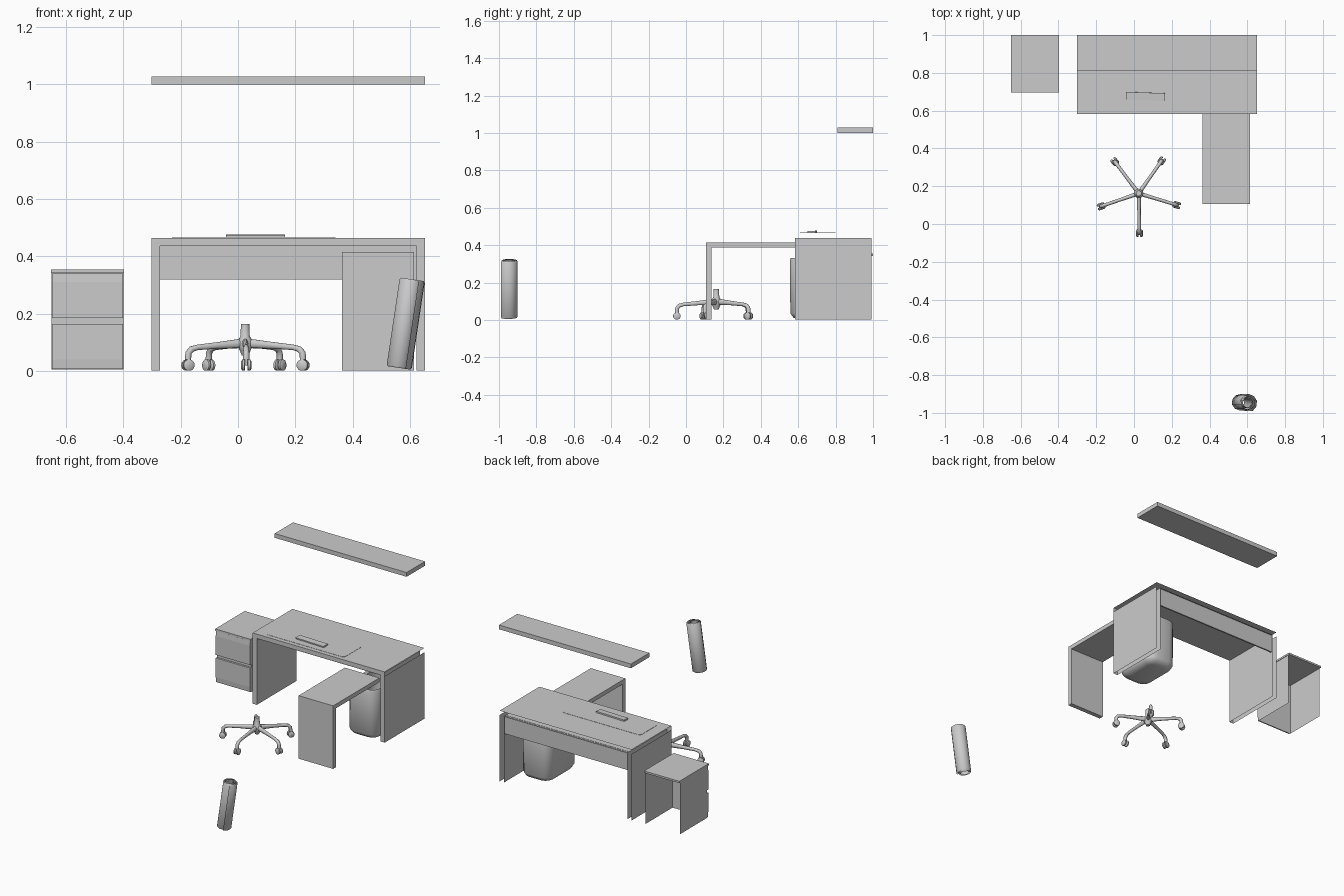
import bpy, bmesh
from math import sin, cos, pi, radians
from mathutils import Vector, Matrix

if "Cube" in bpy.data.objects:
    bpy.data.objects.remove(bpy.data.objects["Cube"])


def finish(name, bm, smooth=False):
    me = bpy.data.meshes.new(name)
    bm.to_mesh(me)
    bm.free()
    ob = bpy.data.objects.new(name, me)
    bpy.context.collection.objects.link(ob)
    if smooth:
        bpy.ops.object.select_all(action='DESELECT')
        ob.select_set(True)
        bpy.context.view_layer.objects.active = ob
        bpy.ops.object.shade_smooth_by_angle(angle=radians(50))
    return ob


def box(name, x, y, z, drop=""):
    """Box from ranges; drop removes faces: l r (x), f k (y), b t (z)."""
    bm = bmesh.new()
    bmesh.ops.create_cube(bm, size=1)
    bm.normal_update()
    dirs = {"l": (-1, 0, 0), "r": (1, 0, 0), "f": (0, -1, 0),
            "k": (0, 1, 0), "b": (0, 0, -1), "t": (0, 0, 1)}
    gone = [f for f in bm.faces if any(f.normal.dot(Vector(dirs[d])) > 0.9 for d in drop)]
    bmesh.ops.delete(bm, geom=gone, context='FACES')
    for v in bm.verts:
        v.co = [r[0] + (c + 0.5) * (r[1] - r[0]) for c, r in zip(v.co, (x, y, z))]
    return finish(name, bm)


def loft(name, rings, cap_start=False, cap_end=False, smooth=True, closed=True):
    bm = bmesh.new()
    rows = [[bm.verts.new(p) for p in ring] for ring in rings]
    n = len(rows[0])
    for a, b in zip(rows, rows[1:]):
        for i in range(n if closed else n - 1):
            j = (i + 1) % n
            bm.faces.new((a[i], a[j], b[j], b[i]))
    if cap_start:
        bm.faces.new(rows[0][::-1])
    if cap_end:
        bm.faces.new(rows[-1])
    return finish(name, bm, smooth)


def circle(c, r, z, n=12):
    return [(c[0] + r * cos(2 * pi * i / n), c[1] + r * sin(2 * pi * i / n), z) for i in range(n)]


def rounded_rect(x, y, r, z, n=3):
    pts = []
    for k, (cx, cy) in enumerate(((x[1] - r, y[1] - r), (x[0] + r, y[1] - r),
                                  (x[0] + r, y[0] + r), (x[1] - r, y[0] + r))):
        for i in range(n + 1):
            a = pi / 2 * (k + i / n)
            pts.append((cx + r * cos(a), cy + r * sin(a), z))
    return pts


# Wall shelf
box("wall_shelf", (-0.302, 0.652), (0.81, 1.0), (1.0, 1.028))

# Main desk: open-backed panels, as against a wall
DY = (0.583, 0.993)
box("desk_top", (-0.302, 0.652), DY, (0.437, 0.465), "lrkb")
box("desk_top_underside", (-0.272, 0.622), DY, (0.436, 0.437), "lrfkt")
for side, x in (("left", (-0.302, -0.272)), ("right", (0.622, 0.652))):
    box("desk_leg_" + side, x, DY, (0.003, 0.437), "tbk")
box("modesty_panel", (-0.272, 0.622), (0.975, 0.985), (0.32, 0.437), "lrt")

# Side return: L profile pushed sideways
prof = [(0.585, 0.415), (0.107, 0.415), (0.107, 0.003), (0.136, 0.003), (0.136, 0.388), (0.585, 0.388)]
loft("side_return", [[(x, y, z) for y, z in prof] for x in (0.363, 0.613)], True, True, False)

# Drawer cabinet with open back and bottom
box("cabinet_body", (-0.65, -0.40), (0.71, 0.99), (0.005, 0.345), "tbk")
box("cabinet_top", (-0.652, -0.397), (0.695, 1.0), (0.343, 0.355))
for name, pts in (("upper", [(0.71, 0.185), (0.697, 0.185), (0.697, 0.31), (0.70, 0.34), (0.71, 0.34)]),
                  ("lower", [(0.71, 0.007), (0.70, 0.007), (0.697, 0.04), (0.697, 0.165), (0.71, 0.165)])):
    loft("drawer_" + name, [[(x, y, z) for y, z in pts] for x in (-0.649, -0.401)], True, True, False)

# Waste bin under the return
rings = [((0.435, 0.55), (0.61, 0.82), 0.03, 0.003), ((0.40, 0.585), (0.575, 0.855), 0.05, 0.012),
         ((0.387, 0.598), (0.558, 0.868), 0.06, 0.035), ((0.385, 0.60), (0.555, 0.87), 0.06, 0.315),
         ((0.39, 0.595), (0.56, 0.865), 0.055, 0.33), ((0.40, 0.585), (0.57, 0.855), 0.05, 0.315)]
loft("waste_bin", [rounded_rect(*r) for r in rings], True)

# Desk pad and keyboard
pad = [rounded_rect((-0.23, 0.34), (0.61, 0.80), 0.02, z) for z in (0.4655, 0.467)]
loft("desk_pad", pad, False, True, False)
kb = box("keyboard", (-0.103, 0.103), (-0.021, 0.021), (0, 0.009))
kb.location = (0.061, 0.675, 0.467)
kb.rotation_euler = (radians(3), 0, radians(-2))

# Chair base: hub, five arms, twin-wheel casters
C = Vector((0.025, 0.162, 0))
hub = [(0.012, 0.055), (0.02, 0.075), (0.025, 0.085), (0.025, 0.108), (0.016, 0.122), (0.015, 0.165)]
loft("chair_hub", [circle(C, r, z, 16) for r, z in hub], True, True)
# each arm station: radius, height, direction tilt, half width, half height
ARM = [(0.012, 0.097, 0, 0.011, 0.017), (0.10, 0.09, 0, 0.009, 0.012), (0.175, 0.083, 0, 0.009, 0.01),
       (0.197, 0.077, 35, 0.01, 0.011), (0.209, 0.064, 70, 0.011, 0.011), (0.211, 0.04, 90, 0.011, 0.011)]
for k in range(5):
    turn = Matrix.Translation(C) @ Matrix.Rotation(radians(-89 + 72 * k), 4, 'Z')
    rings = []
    for r, z, t, w, h in ARM:
        up = Vector((sin(radians(t)), 0, cos(radians(t))))
        rings.append([turn @ (Vector((r, 0, z)) + Vector((0, 1, 0)) * w * cos(a) + up * h * sin(a))
                      for a in (2 * pi * i / 10 for i in range(10))])
    loft("chair_arm_%d" % k, rings, True, True)
    stem = [[turn @ Vector(p) for p in circle((0.211, 0), 0.006, z, 8)] for z in (0.045, 0.02)]
    loft("caster_stem_%d" % k, stem)
    for s in (-1, 1):
        wheel = []
        for d, r in ((0.004, 0.017), (0.006, 0.02), (0.014, 0.02), (0.018, 0.013)):
            wheel.append([turn @ Vector((0.211 + r * cos(2 * pi * i / 14), s * d, 0.021 + r * sin(2 * pi * i / 14)))
                          for i in range(14)])
        loft("caster_wheel_%d_%s" % (k, "ab"[s > 0]), wheel, True, True)

# Leaning roll: a coiled sheet, tilted
tilt = Matrix.Translation((0.582, -0.946, 0.166)) @ Matrix.Rotation(radians(8.5), 4, 'Y')
coil = []
N = 24
for z, shrink in ((-0.156, 0.9), (-0.15, 1), (0.15, 1), (0.156, 0.9)):
    ring = []
    for i in range(N + 1):
        r = (0.05 - 0.026 * i / N) * shrink
        a = -pi / 3 + 2 * pi * i / 10
        ring.append(tilt @ Vector((r * cos(a), r * sin(a), z)))
    coil.append(ring)
loft("rolled_mat", coil, closed=False)
